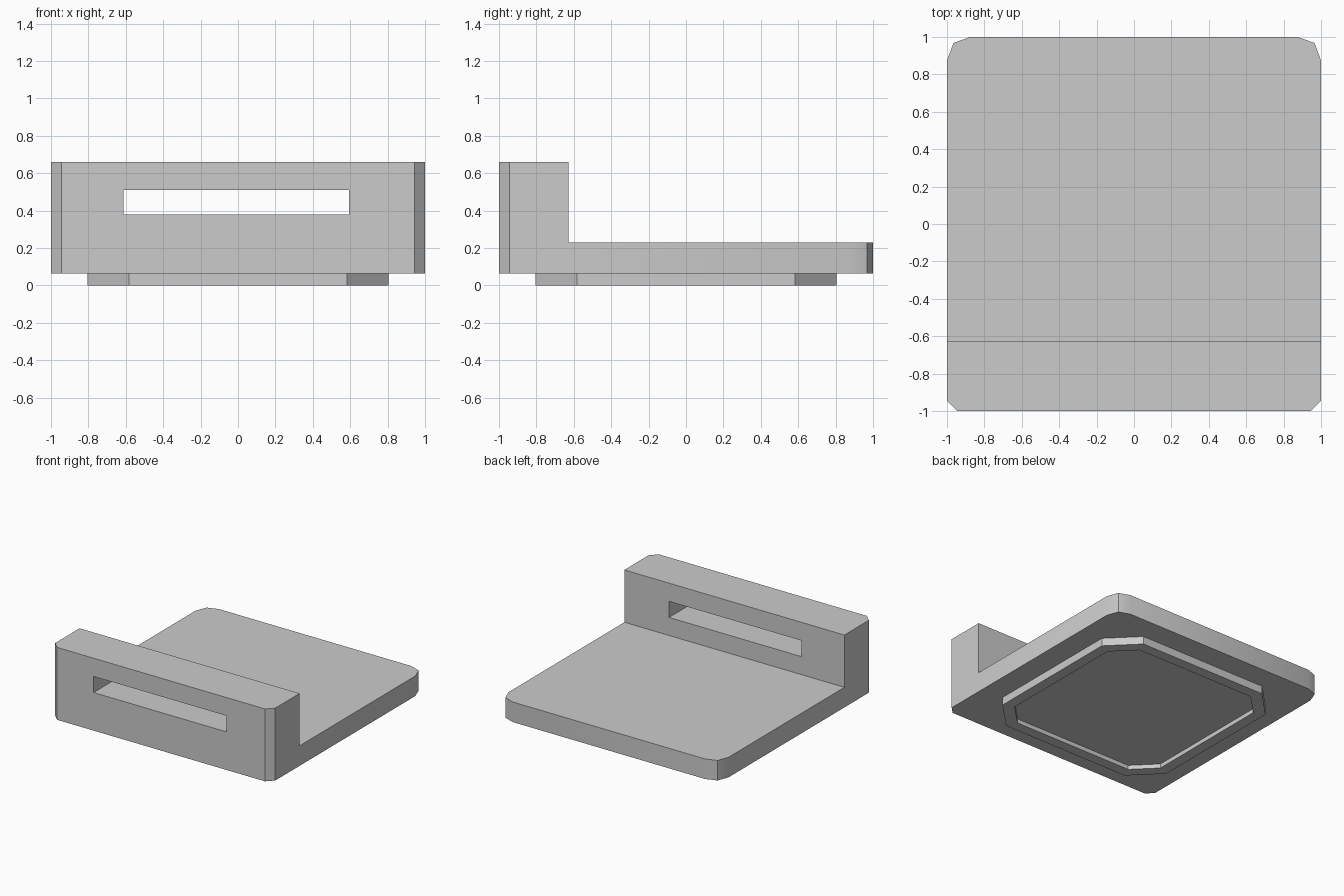
import bpy, bmesh
from math import radians

if "Cube" in bpy.data.objects:
    bpy.data.objects.remove(bpy.data.objects["Cube"])


def prism(name, plan, z0, z1):
    """Closed solid from a counter-clockwise plan outline."""
    bm = bmesh.new()
    base = bm.faces.new([bm.verts.new((x, y, z0)) for x, y in plan])
    top = bmesh.ops.extrude_face_region(bm, geom=[base])["geom"]
    bmesh.ops.translate(bm, vec=(0, 0, z1 - z0),
                        verts=[v for v in top if isinstance(v, bmesh.types.BMVert)])
    bmesh.ops.recalc_face_normals(bm, faces=bm.faces)
    mesh = bpy.data.meshes.new(name)
    bm.to_mesh(mesh)
    bm.free()
    obj = bpy.data.objects.new(name, mesh)
    bpy.context.collection.objects.link(obj)
    return obj


def rect(x0, x1, y0, y1):
    return [(x0, y0), (x1, y0), (x1, y1), (x0, y1)]


def octagon(h, c):
    k = h - c
    return [(-k, -h), (k, -h), (h, -k), (h, k), (k, h), (-k, h), (-h, k), (-h, -k)]


def cut(obj, cutter):
    cutter.hide_render = True
    mod = obj.modifiers.new("cut", 'BOOLEAN')
    mod.operation, mod.solver, mod.object = 'DIFFERENCE', 'EXACT', cutter
    bpy.context.view_layer.objects.active = obj
    bpy.ops.object.modifier_apply(modifier=mod.name)
    bpy.data.objects.remove(cutter)


def shade(obj):
    bpy.ops.object.select_all(action='DESELECT')
    obj.select_set(True)
    bpy.context.view_layer.objects.active = obj
    bpy.ops.object.shade_smooth_by_angle(angle=radians(30))


# Plate with upright front wall: chamfered front corners, rounder back corners
half = [(0.945, -1), (1, -0.945), (1, 0.875), (0.965, 0.968), (0.875, 1)]
plan = half + [(-x, y) for x, y in reversed(half)]
body = prism("plate_and_front_wall", plan, 0.065, 0.66)
cut(body, prism("step_cutter", rect(-1.2, 1.2, -0.628, 1.2), 0.23, 0.9))
cut(body, prism("slot_cutter", rect(-0.612, 0.594, -1.2, -0.5), 0.378, 0.51))
shade(body)

# Octagonal foot with a shallow recess underneath
foot = prism("foot", octagon(0.805, 0.223), 0, 0.065)
cut(foot, prism("recess_cutter", octagon(0.716, 0.172), -0.1, 0.035))
shade(foot)
